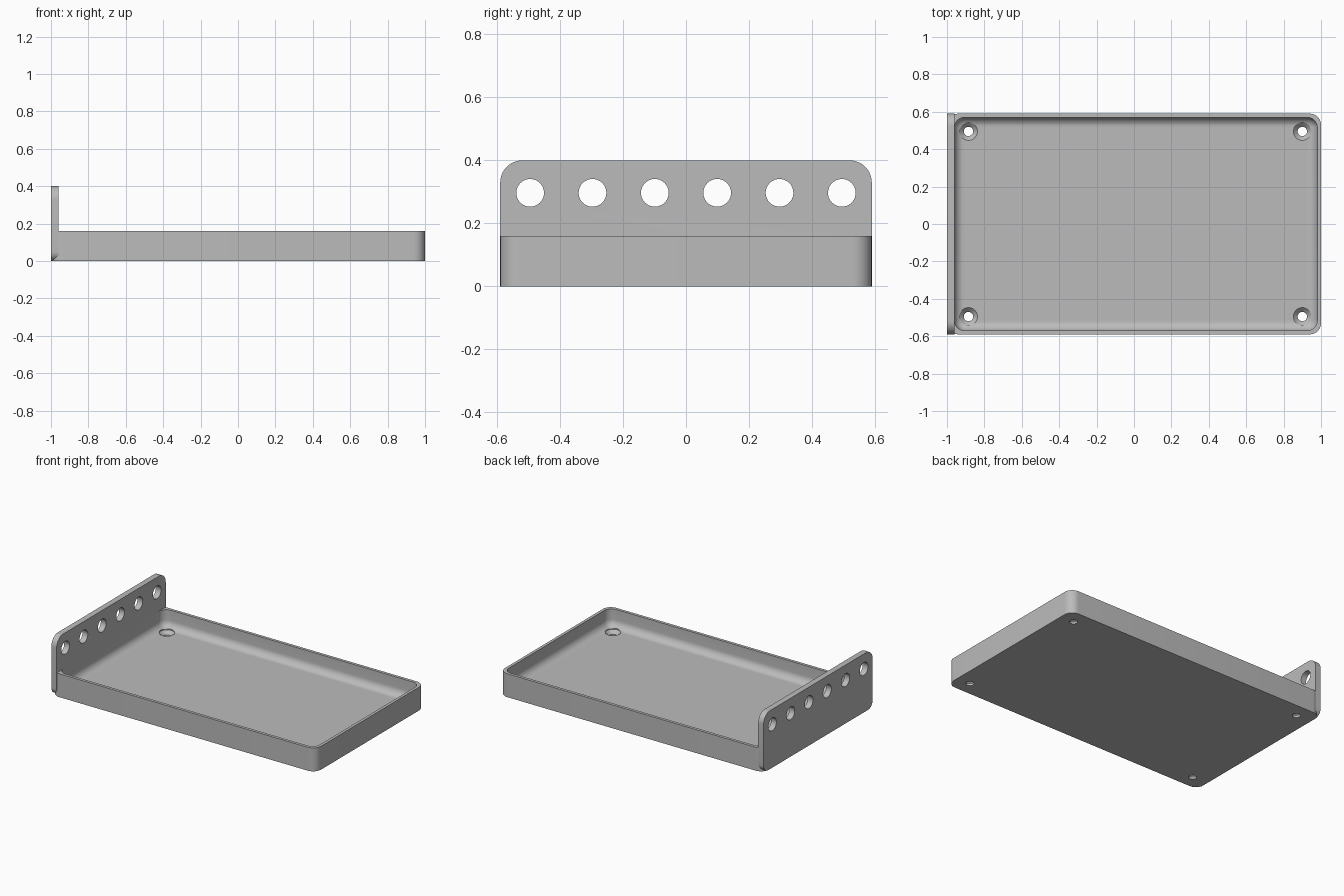
import bpy, bmesh, math
from mathutils import Matrix, Vector

if "Cube" in bpy.data.objects:
    bpy.data.objects.remove(bpy.data.objects["Cube"])

grey = bpy.data.materials.new("mid_grey")
grey.use_nodes = True
colour = (0.5, 0.5, 0.5, 1)
grey.diffuse_color = colour
grey.node_tree.nodes["Principled BSDF"].inputs["Base Color"].default_value = colour

HALF_Y = 0.59
ARC = 10


def make_object(name, bm):
    bmesh.ops.recalc_face_normals(bm, faces=bm.faces)
    mesh = bpy.data.meshes.new(name)
    bm.to_mesh(mesh)
    bm.free()
    mesh.materials.append(grey)
    obj = bpy.data.objects.new(name, mesh)
    bpy.context.collection.objects.link(obj)
    return obj


def rounded_rect(u0, u1, v0, v1, radii):
    """Counter-clockwise outline, radii start at the low-u, low-v corner."""
    corners = [(u0, v0, 1, 1), (u1, v0, -1, 1), (u1, v1, -1, -1), (u0, v1, 1, -1)]
    points = []
    for i, ((u, v, su, sv), r) in enumerate(zip(corners, radii)):
        for k in range(ARC + 1):
            a = math.pi + (i + k / ARC) * math.pi / 2
            points.append((u + su * r + r * math.cos(a), v + sv * r + r * math.sin(a)))
    return points


def loft(bm, rings):
    """Skin matching rings of points and cap both ends."""
    loops = [[bm.verts.new(p) for p in ring] for ring in rings]
    for a, b in zip(loops, loops[1:]):
        n = len(a)
        for i in range(n):
            bm.faces.new((a[i], a[(i + 1) % n], b[(i + 1) % n], b[i]))
    bm.faces.new(loops[0][::-1])
    bm.faces.new(loops[-1])


def flat_ring(points, z):
    return [(x, y, z) for x, y in points]


def boolean(target, tool, operation):
    mod = target.modifiers.new(operation.lower(), 'BOOLEAN')
    mod.operation = operation
    mod.solver = 'EXACT'
    mod.object = tool
    bpy.context.view_layer.objects.active = target
    bpy.ops.object.modifier_apply(modifier=mod.name)
    bpy.data.objects.remove(tool)


# Tray: outer wall, thin rim and a cavity that curves into the floor
RIM, FLOOR, FILLET = 0.16, 0.04, 0.05
outer = rounded_rect(-1, 1, -HALF_Y, HALF_Y, [0.06] * 4)
rings = [flat_ring(outer, 0), flat_ring(outer, RIM)]


def cavity(inset, z):
    pts = rounded_rect(-0.96 + inset, 0.98 - inset, -0.57 + inset, 0.57 - inset,
                       [0.055 - inset] * 4)
    return flat_ring(pts, z)


rings.append(cavity(0, RIM))
for k in range(9):
    a = k / 8 * math.pi / 2
    rings.append(cavity(FILLET * (1 - math.cos(a)), FLOOR + FILLET * (1 - math.sin(a))))
bm = bmesh.new()
loft(bm, rings)
tray = make_object("tray", bm)

# Upright end plate with rounded corners
outline = rounded_rect(-HALF_Y, HALF_Y, 0, 0.4, [0.05, 0.05, 0.07, 0.07])
bm = bmesh.new()
loft(bm, [[(x, y, z) for y, z in outline] for x in (-1, -0.96)])
plate = make_object("end_plate", bm)
boolean(tray, plate, 'UNION')

# Countersunk screw holes in the floor corners
bm = bmesh.new()
for cx in (-0.885, 0.9):
    for cy in (-0.495, 0.495):
        profile = [(0.025, -0.05), (0.025, 0.015), (0.048, 0.038), (0.048, 0.12)]
        loft(bm, [[(cx + r * math.cos(t * math.tau / 32), cy + r * math.sin(t * math.tau / 32), z)
                   for t in range(32)] for r, z in profile])
boolean(tray, make_object("screw_hole_cutter", bm), 'DIFFERENCE')

# Row of round holes through the end plate
bm = bmesh.new()
for i in range(6):
    place = Matrix.Translation(Vector((-0.98, (i - 2.5) * 0.198, 0.297)))
    bmesh.ops.create_cone(bm, cap_ends=True, segments=40, radius1=0.044, radius2=0.044,
                          depth=0.2, matrix=place @ Matrix.Rotation(math.pi / 2, 4, 'Y'))
boolean(tray, make_object("plate_hole_cutter", bm), 'DIFFERENCE')

# Smooth curves, crisp edges
tray.name = "tray_with_end_plate"
bpy.ops.object.select_all(action='DESELECT')
tray.select_set(True)
bpy.context.view_layer.objects.active = tray
bpy.ops.object.shade_smooth_by_angle(angle=math.radians(30))
